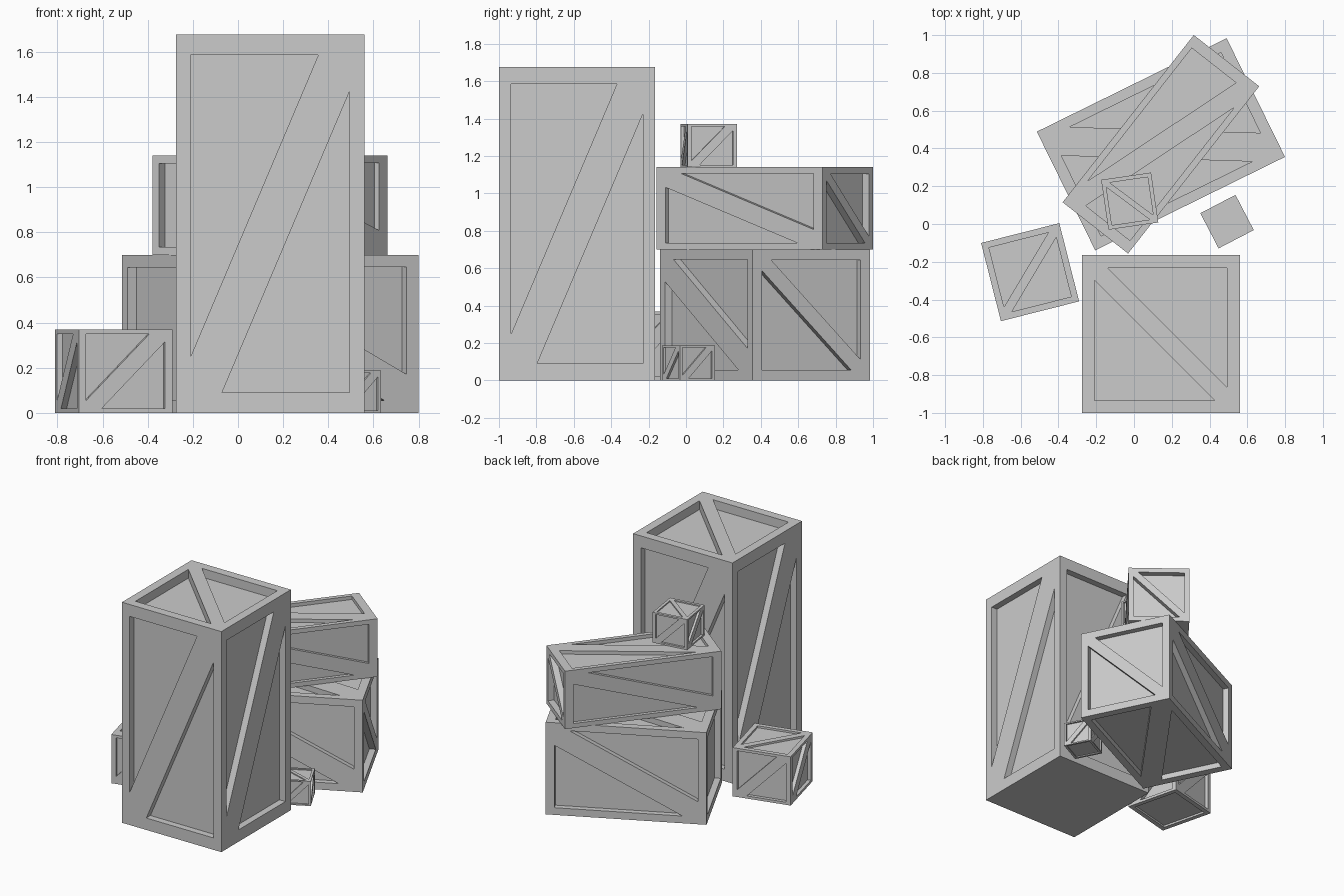
import bpy, bmesh
from math import radians
from mathutils import Matrix, Vector as V

if "Cube" in bpy.data.objects:
    bpy.data.objects.remove(bpy.data.objects["Cube"])

X, Y, Z = V((1, 0, 0)), V((0, 1, 0)), V((0, 0, 1))


def crate_mesh(name, matrix, flat_base):
    """Unit crate with recessed panels, then scaled and placed by matrix."""
    bm = bmesh.new()

    def panelled_face(u, v, m, n, p, q, depth, style):
        normal = u.cross(v)

        def vert(a, b, d=0.0):
            return bm.verts.new(u * (a - 0.5) + v * (b - 0.5) + normal * (0.5 - d))

        def poly(pts):
            bm.faces.new([vert(*c) for c in pts])

        def recess(pts):
            poly([(*c, depth) for c in pts])
            for c, d in zip(pts, pts[1:] + pts[:1]):
                poly([c, d, (*d, depth), (*c, depth)])

        bl, br, tr, tl = (0, 0), (1, 0), (1, 1), (0, 1)
        if style == "flat":
            poly([bl, br, tr, tl])
        elif style == "square":
            inner = [(m, n), (1 - m, n), (1 - m, 1 - n), (m, 1 - n)]
            outer = [bl, br, tr, tl]
            for i in range(4):
                j = (i + 1) % 4
                poly([outer[i], outer[j], inner[j], inner[i]])
            recess(inner)
        else:
            # two triangular panels either side of a diagonal plank
            a0, a1, a2 = (m, 1 - n), (m + p, 1 - n), (m, 1 - n - q)
            b0, b1, b2 = [(1 - a, 1 - b) for a, b in (a0, a1, a2)]
            poly([tl, bl, a2, a0])
            poly([tr, tl, a0, a1])
            poly([br, tr, b2, b0])
            poly([bl, br, b0, b1])
            poly([bl, b1, b2, tr, a1, a2])
            recess([a0, a2, a1])
            recess([b0, b2, b1])

    # four sides, lid, base
    for u in (X, Y, -X, -Y):
        panelled_face(u, Z, 0.078, 0.054, 0.677, 0.797, 0.06, "diagonal")
    panelled_face(Y, -X, 0.08, 0.08, 0.76, 0.76, 0.04, "diagonal")
    panelled_face(Y, X, 0.08, 0.08, 0, 0, 0.04, "flat" if flat_base else "square")

    bmesh.ops.remove_doubles(bm, verts=bm.verts[:], dist=1e-5)
    bmesh.ops.transform(bm, matrix=matrix, verts=bm.verts[:])
    bmesh.ops.recalc_face_normals(bm, faces=bm.faces[:])
    mesh = bpy.data.meshes.new(name)
    bm.to_mesh(mesh)
    bm.free()
    return mesh


def crate(name, centre, width, length, angle, lying=False, flat_base=False):
    """Length runs up when standing, along the turned x axis when lying."""
    mat = Matrix.Diagonal((width, width, length, 1))
    if lying:
        mat = Matrix.Rotation(radians(90), 4, 'Y') @ Matrix.Rotation(radians(90), 4, 'Z') @ mat
    mat = Matrix.Rotation(radians(angle), 4, 'Z') @ mat
    obj = bpy.data.objects.new(name, crate_mesh(name, mat, flat_base))
    obj.location = centre
    bpy.context.collection.objects.link(obj)


crate("tall_crate", (0.1425, -0.5825, 0.8375), 0.835, 1.675, 0, flat_base=True)
crate("lower_long_crate", (0.1425, 0.422, 0.35), 0.70, 1.12, 26.2, lying=True)
crate("upper_long_crate", (0.1425, 0.422, 0.92), 0.44, 1.125, 51.9, lying=True)
crate("small_top_crate", (-0.0225, 0.121, 1.255), 0.267, 0.23, 8.3)
crate("left_crate", (-0.55, -0.255, 0.185), 0.427, 0.37, 104.2)
crate("tiny_crate", (0.4925, 0.0125, 0.0935), 0.21, 0.187, 27.5)
